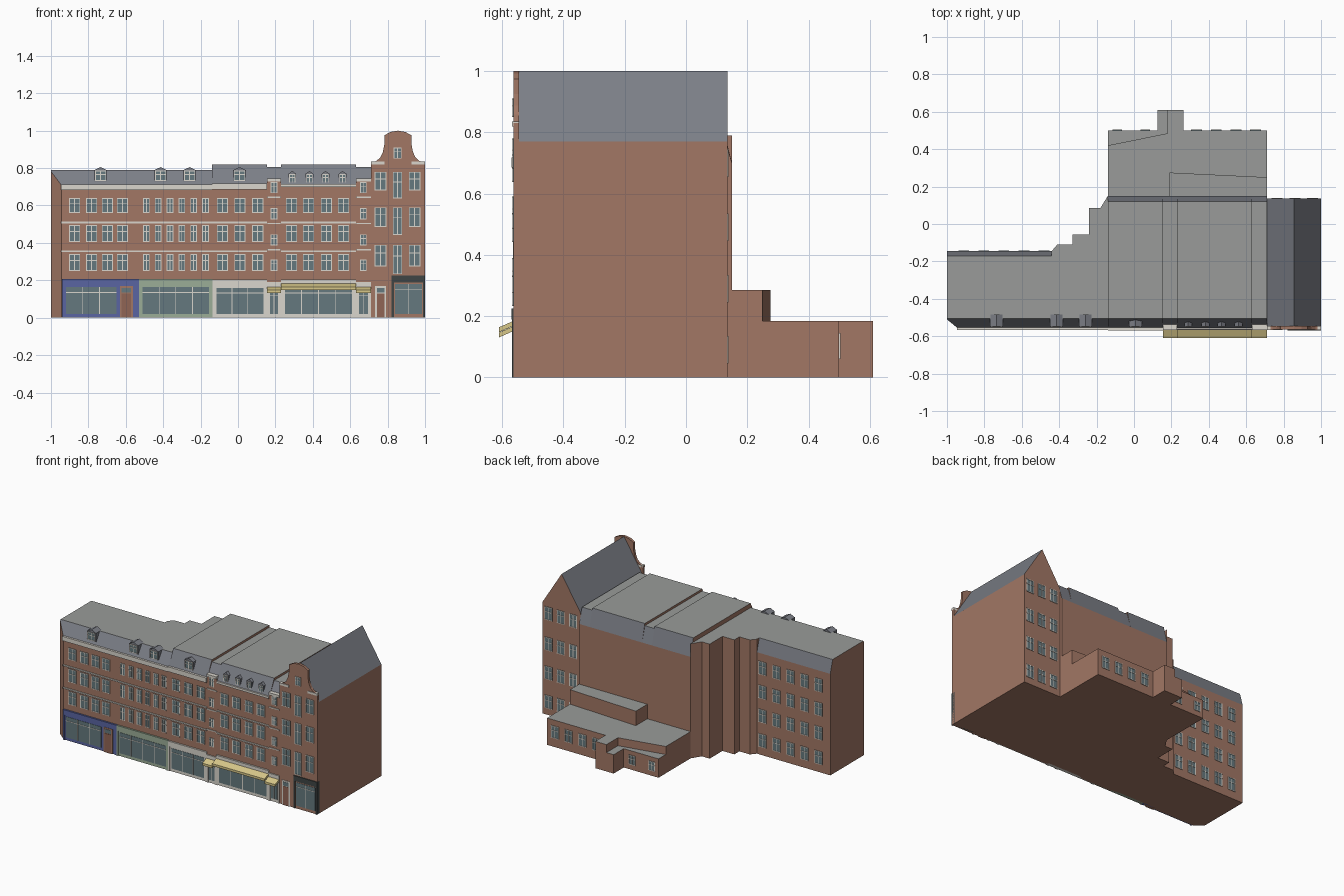
import bpy, bmesh
from mathutils import Matrix, Vector

if "Cube" in bpy.data.objects:
    bpy.data.objects.remove(bpy.data.objects["Cube"])


def mat(name, r, g, b):
    m = bpy.data.materials.new(name)
    m.diffuse_color = (r, g, b, 1)
    m.use_nodes = True
    m.node_tree.nodes["Principled BSDF"].inputs["Base Color"].default_value = m.diffuse_color
    return m


BRICK = mat("brick", .36, .185, .13)
FLAT = mat("flat_roof", .32, .33, .32)
SLATE = mat("slate", .2, .21, .24)
WHITE = mat("white_stone", .7, .67, .61)
GLASS = mat("glass", .13, .19, .21)
BLUE = mat("blue_paint", .1, .13, .36)
GREEN = mat("green_paint", .33, .42, .31)
DARK = mat("dark_paint", .05, .06, .06)
CANVAS = mat("canvas", .68, .57, .25)
WOOD = mat("door_wood", .28, .13, .09)


def finish(name, bm, mats):
    bmesh.ops.recalc_face_normals(bm, faces=bm.faces[:])
    if len(mats) == 3:  # walls, flat roof, sloped roof by facing
        bm.normal_update()
        for f in bm.faces:
            f.material_index = 1 if f.normal.z > .95 else 2 if f.normal.z > .1 else 0
    me = bpy.data.meshes.new(name)
    bm.to_mesh(me)
    bm.free()
    for m in mats:
        me.materials.append(m)
    ob = bpy.data.objects.new(name, me)
    bpy.context.collection.objects.link(ob)
    return ob


def prism(pts, axis, a, b):
    """Extrude a 2D outline along one axis from a to b."""
    bm = bmesh.new()
    put = {'x': lambda p: (a, p[0], p[1]), 'y': lambda p: (p[0], a, p[1]),
           'z': lambda p: (p[0], p[1], a)}[axis]
    f = bm.faces.new([bm.verts.new(put(p)) for p in pts])
    r = bmesh.ops.extrude_face_region(bm, geom=[f])
    step = Vector([b - a if c == axis else 0 for c in 'xyz'])
    bmesh.ops.translate(bm, vec=step, verts=[v for v in r['geom'] if isinstance(v, bmesh.types.BMVert)])
    return bm


def boxes(name, items, m):
    bm = bmesh.new()
    for x0, x1, y0, y1, z0, z1 in items:
        t = Matrix.Translation(((x0 + x1) / 2, (y0 + y1) / 2, (z0 + z1) / 2))
        bmesh.ops.create_cube(bm, size=1, matrix=t @ Matrix.Diagonal((x1 - x0, abs(y1 - y0), z1 - z0, 1)))
    return finish(name, bm, [m])


def body(name, pts, top, slopes):
    """Footprint block; each slope (y_eave, z_eave, y_top) shaves off a mansard."""
    bm = prism(pts, 'z', 0, top)
    for ye, ze, yt in slopes:
        s = 1 if yt > ye else -1
        n = Vector((0, -s * (top - ze), abs(yt - ye))).normalized()
        r = bmesh.ops.bisect_plane(bm, geom=bm.verts[:] + bm.edges[:] + bm.faces[:], dist=1e-5,
                                   plane_co=(0, ye, ze), plane_no=n, clear_outer=True)
        bmesh.ops.holes_fill(bm, edges=[e for e in bm.edges if e.is_boundary], sides=0)
    return finish(name, bm, [BRICK, FLAT, SLATE])


def rect(x0, x1, y0, y1):
    return [(x0, y0), (x1, y0), (x1, y1), (x0, y1)]


# Main blocks with mansard roofs
F = -.555
body("left_block", [(-1, -.51), (-.945, F), (-.44, F), (-.44, -.145), (-1, -.145)], .79,
     [(F, .71, -.505), (-.145, .70, -.17)])
body("stepped_block", [(-.44, F), (-.14, F), (-.14, .15), (-.18, .085), (-.24, .085), (-.24, -.055),
                       (-.33, -.055), (-.33, -.11), (-.41, -.11), (-.44, -.145)], .79, [(F, .71, -.505)])
for i, (x0, x1, top) in enumerate([(-.14, .155, .82), (.155, .23, .805), (.23, .63, .82), (.63, .71, .805)]):
    body(f"middle_block_{i}", rect(x0, x1, F, .15), top, [(F, .715, -.505), (.15, .70, .12)])

# Gable house on the right with shaped front parapet
finish("gable_house", prism([(.71, 0), (1, 0), (1, .77), (.855, 1), (.71, .77)], 'y', -.55, .135),
       [BRICK, FLAT, SLATE])
half = [(.145, 0), (.145, .83), (.115, .838), (.093, .858), (.08, .887), (.073, .925),
        (.073, .975), (.04, .993), (0, 1)]
outline = [(.855 + x, z) for x, z in half] + [(.855 - x, z) for x, z in half[-2::-1]]
finish("gable_parapet", prism(outline, 'y', -.563, -.545), [BRICK])

# Low rear extensions
finish("rear_extension", prism([(-.14, .15), (.71, .15), (.71, .5), (.265, .5), (.265, .61), (.18, .61),
                                (.18, .485), (-.14, .42)], 'z', 0, .185), [BRICK, FLAT, SLATE])
finish("rear_lower_strip", prism([(-.14, .42), (.18, .485), (.18, .61), (.125, .61), (.125, .5), (-.14, .5)],
                                 'z', 0, .13), [BRICK, FLAT, SLATE])
finish("rear_upper_block", prism([(.19, .15), (.71, .15), (.71, .25), (.19, .275)], 'z', .18, .285),
       [BRICK, FLAT, SLATE])

# Narrow projecting bays
bays = [(.155, .23), (.63, .71)]
boxes("bays", [(a, b, -.56, -.53, 0, .735) for a, b in bays], BRICK)

# Cornices, string courses and copings
trim = [(-.945, -.14, -.568, -.54, .682, .712), (-.14, .155, -.569, -.54, .685, .718),
        (.23, .63, -.565, -.54, .7, .715)]
trim += [(a, b, -.567, -.53, .728, .745) for a, b in bays]
trim += [(a, b, -.562, -.55, z, z + .009) for z in (.35, .505) for a, b in ((-.945, .155), (.23, .63))]
trim += [(a, b, -.565, -.55, z, z + .007) for z in (.36, .5, .64) for a, b in bays]
trim += [(.71, .782, -.568, -.545, .82, .835), (.928, 1, -.568, -.545, .82, .835)]
boxes("stone_trim", trim, WHITE)

# Windows
glass, frames = [], []


def window(x, z0, z1, w, y=F, s=-1, cols=2):
    a, b, t = x - w / 2, x + w / 2, .0045
    glass.append((a, b, y, y + s * .002, z0, z1))
    xs = [a + t / 2 + (w - t) * i / cols for i in range(cols + 1)]
    zs = [z0 + t / 2, z0 + (z1 - z0) * .62, z1 - t / 2]
    for c in xs:
        frames.append((c - t / 2, c + t / 2, y, y + s * .004, z0, z1))
    for c in zs:
        frames.append((a, b, y, y + s * .0045, c - t / 2, c + t / 2))


for z0, z1 in ((.25, .34), (.405, .495), (.56, .64)):
    for x in (-.874, -.783, -.698, -.618, -.083, .01, .105, .286, .377, .473, .564):
        window(x, z0, z1, .06)
    for i in range(6):
        window(-.49 + .0632 * i, z0, z1, .036)
for a, b in bays:
    for z in (.285, .42, .56, .7):
        window((a + b) / 2, z - .034, z + .026, .036, -.56)
for z1, dz in ((.39, .115), (.59, .105), (.78, .1)):
    for x in (.762, .944):
        window(x, z1 - dz, z1, .062, -.563)
    window(.853, z1 - dz - .042, z1, .05, -.563)
window(.853, .85, .91, .044, -.563)
for z in (.1, .27, .435, .6):
    for i in range(5):
        window(-.91 + .107 * i, z - .045, z + .045, .058, -.145, 1)
for z in (.09, .29, .49, .7):
    for x in (.765, .86, .955):
        window(x, z - .045, z + .045, .058, .135, 1)
for x in (.65, .545, .44, .335):
    window(x, .06, .145, .058, .5, 1)
for x in (-.09, .06):
    window(x, .035, .1, .05, .5, 1)

# Roof dormers: slate cheeks and small pitched top, window in front
for i, (x, w, z0, z1) in enumerate([(c, .068, .728, .805) for c in (-.735, -.414, -.259, .008)]
                                   + [(c, .042, .715, .785) for c in (.29, .382, .468, .559)]):
    h = w / 2
    finish(f"dormer_{i}", prism([(x - h, z0), (x + h, z0), (x + h, z1 - .016), (x, z1), (x - h, z1 - .016)],
                                'y', -.547, -.485), [SLATE])
    window(x, z0 + .004, z1 - .018, w - .008, -.547)

# Shopfronts: painted panel, fascia, large panes
def shop(name, x0, x1, h, m, panes, y=-.561):
    boxes(name, [(x0, x1, y, -.54, 0, h), (x0, x1, y - .006, -.54, h - .036, h),
                 (x0, x0 + .012, y - .005, -.54, 0, h), (x1 - .012, x1, y - .005, -.54, 0, h)], m)
    for a, b, n in panes:
        glass.append((a, b, y, y - .002, .02, h - .045))
        for i in range(1, n):
            c = a + (b - a) * i / n
            frames.append((c - .002, c + .002, y, y - .004, .02, h - .045))
        frames.append((a, b, y, y - .004, h - .075, h - .071))


shop("blue_shopfront", -.94, -.53, .208, BLUE, [(-.92, -.65, 3)])
shop("green_shopfront", -.53, -.137, .208, GREEN, [(-.51, -.155, 4)])
shop("white_shopfront", -.137, .155, .205, WHITE, [(-.115, .135, 3)])
shop("wide_white_shopfront", .23, .63, .205, WHITE, [(.25, .61, 4)])
for i, (a, b) in enumerate(bays):
    shop(f"bay_shopfront_{i}", a, b, .19, WHITE, [(a + .016, b - .016, 2)], -.562)
shop("dark_shopfront", .822, 1, .225, DARK, [(.84, .985, 2)], -.563)

# Entrance doors with surrounds and fanlights
for i, (a, b, y) in enumerate([(-.632, -.562, -.563), (.732, .792, -.563)]):
    boxes(f"door_surround_{i}", [(a, b, y - .003, -.54, 0, .17)], WHITE if i else BRICK)
    boxes(f"door_{i}", [(a + .01, b - .01, y - .005, -.54, 0, .13)], WOOD)
    glass.append((a + .01, b - .01, y - .005, -.54, .135, .16))

# Sloping awnings
for i, (a, b, z) in enumerate([(.23, .63, .152), (.155, .23, .135), (.63, .71, .135)]):
    finish(f"awning_{i}", prism([(-.56, z + .034), (-.61, z + .012), (-.61, z - .004), (-.56, z + .018)],
                                'x', a, b), [CANVAS])

boxes("window_glass", glass, GLASS)
boxes("window_frames", frames, WHITE)
